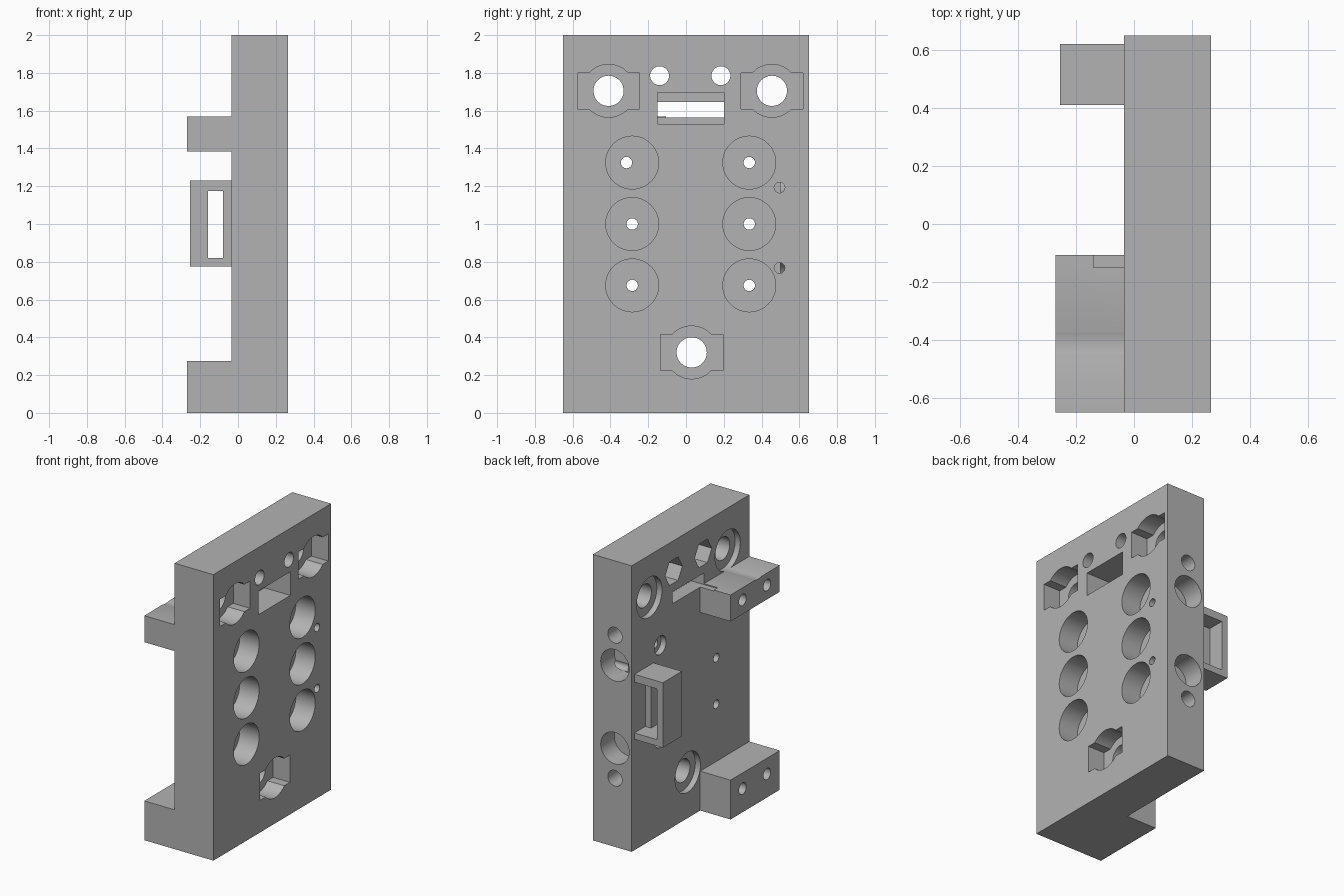
import bpy
from math import radians, pi

cube = bpy.data.objects.get("Cube")
if cube:
    bpy.data.objects.remove(cube, do_unlink=True)

BACK, FRONT = -0.035, 0.265      # the two broad faces of the plate, along x
SIDE = 0.65                      # half depth of the plate, along y

grey = bpy.data.materials.new("machined_grey")
grey.use_nodes = True
colour = (0.45, 0.45, 0.45, 1)
grey.diffuse_color = colour
grey.node_tree.nodes["Principled BSDF"].inputs["Base Color"].default_value = colour


def box(name, x, y, z):
    """Box from (min, max) ranges."""
    bpy.ops.mesh.primitive_cube_add(size=1, location=[sum(r) / 2 for r in (x, y, z)])
    ob = bpy.context.object
    ob.name = name
    ob.scale = [r[1] - r[0] for r in (x, y, z)]
    bpy.ops.object.transform_apply(location=True, rotation=True, scale=True)
    return ob


def rod(x, y, z, r, sides=48):
    """Cylinder along x, over the range x."""
    bpy.ops.mesh.primitive_cylinder_add(vertices=sides, radius=r, depth=x[1] - x[0],
                                        location=(sum(x) / 2, y, z), rotation=(0, pi / 2, 0))
    ob = bpy.context.object
    bpy.ops.object.transform_apply(location=True, rotation=True, scale=True)
    return ob


def side_rod(x, z, r, depth):
    """Cylinder along y, sunk into the +y edge."""
    bpy.ops.mesh.primitive_cylinder_add(vertices=48, radius=r, depth=depth + 0.1,
                                        location=(x, SIDE + (0.1 - depth) / 2, z),
                                        rotation=(pi / 2, 0, 0))
    ob = bpy.context.object
    bpy.ops.object.transform_apply(location=True, rotation=True, scale=True)
    return ob


def combine(target, tool, operation="DIFFERENCE"):
    mod = target.modifiers.new("combine", "BOOLEAN")
    mod.operation = operation
    mod.solver = "EXACT"
    mod.object = tool
    bpy.context.view_layer.objects.active = target
    bpy.ops.object.modifier_apply(modifier=mod.name)
    bpy.data.objects.remove(tool, do_unlink=True)


# Plate with two brackets
body = box("mounting_plate", (BACK, FRONT), (-SIDE, SIDE), (0, 2))
for z in ((0, 0.275), (1.385, 1.57)):
    combine(body, box("bracket", (-0.27, 0), (-SIDE, -0.107), z), "UNION")

# Strap loop: open toward +y, with a narrower window in its far wall
loop = box("strap_loop", (-0.255, BACK + 0.02), (0.41, 0.62), (0.775, 1.23))
combine(loop, box("cavity", (-0.21, BACK), (0.5, 0.7), (0.82, 1.175)))
combine(loop, box("window", (-0.16, -0.08), (0.3, 0.7), (0.82, 1.175)))
combine(body, loop, "UNION")

THROUGH = (-0.5, 0.5)

# Three main bolt holes: eared pocket in front, round recess behind
for y, z in ((-0.41, 1.705), (0.455, 1.705), (0.03, 0.32)):
    pocket = (FRONT - 0.13, 0.5)
    combine(body, box("ears", pocket, (y - 0.165, y + 0.165), (z - 0.095, z + 0.095)))
    combine(body, rod(pocket, y, z, 0.14))
    combine(body, rod((-0.5, BACK + 0.04), y, z, 0.14))
    combine(body, rod(THROUGH, y, z, 0.08))

# Six round counterbores with small through holes
for z in (1.325, 1.0, 0.675):
    for y in (-0.285, 0.335):
        combine(body, rod((FRONT - 0.15, 0.5), y, z, 0.14))
        offset = -0.03 if y < 0 and z > 1.2 else 0
        combine(body, rod(THROUGH, y + offset, z, 0.03))
    combine(body, rod((-0.1, BACK + 0.04), 0.335, z, 0.065))

# Two upper holes with hexagonal nut traps behind
for y in (-0.14, 0.185):
    combine(body, rod(THROUGH, y, 1.785, 0.05))
    combine(body, rod((-0.3, BACK + 0.1), y, 1.785, 0.095, 6))

# Stepped slot that runs on into the upper bracket
combine(body, box("slot_mouth", (FRONT - 0.2, 0.5), (-0.15, 0.2), (1.53, 1.695)))
combine(body, box("slot", (-0.14, 0.4), (-0.15, 0.2), (1.563, 1.645)))

# Edge bores and the set-screw holes that meet them
for sign in (-1, 1):
    combine(body, side_rod(0.095, 0.98 + sign * 0.29, 0.11, 0.15))
    combine(body, side_rod(0.095, 0.98 + sign * 0.5, 0.055, 0.15))
    combine(body, rod((0.1, 0.5), 0.495, 0.98 + sign * 0.213, 0.028))

# Blind screw holes in the brackets
for z in (0.165, 1.485):
    for y in (-0.24, -0.51):
        combine(body, rod((-0.5, -0.07), y, z, 0.04))

body.data.materials.clear()
body.data.materials.append(grey)
bpy.ops.object.select_all(action="DESELECT")
body.select_set(True)
bpy.context.view_layer.objects.active = body
bpy.ops.object.shade_smooth_by_angle(angle=radians(30))
